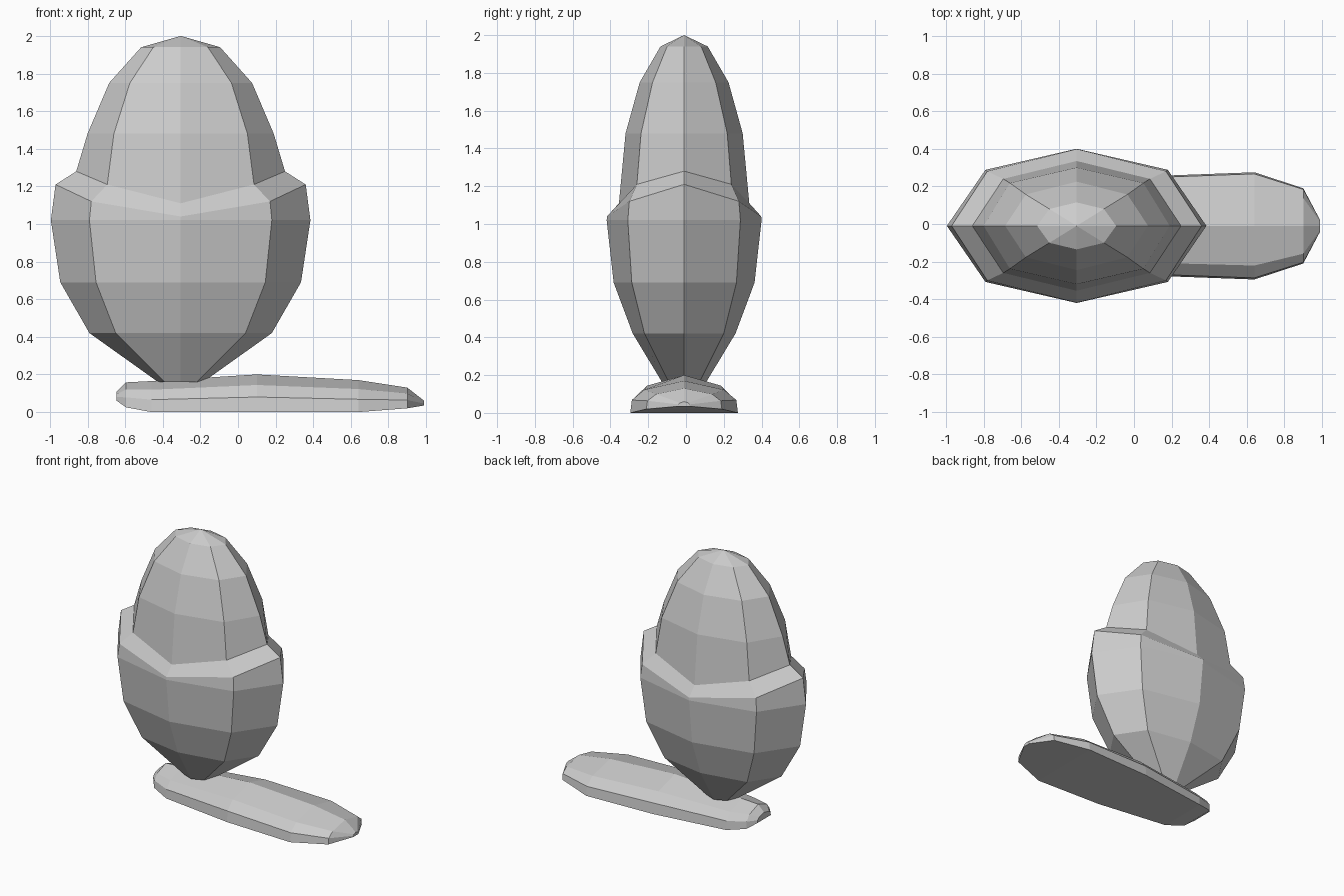
import bpy, bmesh

cube = bpy.data.objects.get("Cube")
if cube:
    bpy.data.objects.remove(cube, do_unlink=True)

grey = bpy.data.materials.new("plain grey")
grey.use_nodes = True
colour = (0.6, 0.6, 0.6, 1)
grey.diffuse_color = colour
grey.node_tree.nodes["Principled BSDF"].inputs["Base Color"].default_value = colour

CX, CY = -0.305, -0.01


def octagon(side, diag, front):
    """Eight-sided ring from one quadrant: side (x, z), diagonal (x, y, z), front (y, z)."""
    sx, sz = side
    dx, dy, dz = diag
    fy, fz = front
    ring = [(sx, 0, sz), (dx, dy, dz), (0, fy, fz), (-dx, dy, dz),
            (-sx, 0, sz), (-dx, -dy, dz), (0, -fy, fz), (dx, -dy, dz)]
    return [(x + CX, y + CY, z) for x, y, z in ring]


def level(z, sx, dx, dy, fy):
    return octagon((sx, z), (dx, dy, z), (fy, z))


def loft(name, rings, cap_start=False, cap_end=False, apex=None):
    bm = bmesh.new()
    loops = [[bm.verts.new(p) for p in ring] for ring in rings]
    n = len(loops[0])
    for a, b in zip(loops, loops[1:]):
        for i in range(n):
            j = (i + 1) % n
            bm.faces.new((a[i], a[j], b[j], b[i]))
    if cap_start:
        bm.faces.new(loops[0][::-1])
    if cap_end:
        bm.faces.new(loops[-1])
    if apex:
        tip = bm.verts.new(apex)
        for i in range(n):
            bm.faces.new((loops[-1][i], loops[-1][(i + 1) % n], tip))
    bmesh.ops.recalc_face_normals(bm, faces=bm.faces)
    mesh = bpy.data.meshes.new(name)
    bm.to_mesh(mesh)
    bm.free()
    mesh.materials.append(grey)
    obj = bpy.data.objects.new(name, mesh)
    bpy.context.collection.objects.link(obj)
    return obj


# Rim dips at front and back and rises at the sides
rim_outer = octagon((0.665, 1.21), (0.475, 0.29, 1.12), (0.408, 1.04))
rim_inner = octagon((0.555, 1.28), (0.39, 0.25, 1.21), (0.345, 1.11))

# Lower cup with its bevelled rim
loft("lower_shell", [
    level(0.16, 0.12, 0.085, 0.08, 0.115),
    level(0.42, 0.485, 0.345, 0.21, 0.272),
    level(0.69, 0.64, 0.45, 0.277, 0.373),
    level(1.02, 0.69, 0.485, 0.298, 0.41),
    rim_outer,
    rim_inner,
], cap_start=True)

# Tapered dome rising from the rim
loft("upper_dome", [
    rim_inner,
    level(1.48, 0.495, 0.355, 0.228, 0.31),
    level(1.75, 0.38, 0.27, 0.167, 0.235),
    level(1.94, 0.21, 0.145, 0.09, 0.125),
], apex=(CX, CY, 2.0))


# Low flat-bottomed foot, lofted along its length
def foot_section(x, width, low, high):
    h = high - low
    half = [(width, low), (width * 0.97, low + h * 0.4), (width * 0.74, low + h * 0.72)]
    profile = half + [(0, high)] + [(-y, z) for y, z in reversed(half)]
    return [(x, y + CY, z) for y, z in profile]


stations = [
    (-0.645, 0.08, 0.06, 0.11),
    (-0.595, 0.14, 0.025, 0.158),
    (-0.46, 0.19, 0, 0.165),
    (0.10, 0.265, 0, 0.20),
    (0.64, 0.285, 0, 0.17),
    (0.90, 0.20, 0.02, 0.13),
    (0.99, 0.03, 0.035, 0.06),
]
loft("foot", [foot_section(*s) for s in stations], cap_start=True, cap_end=True)
